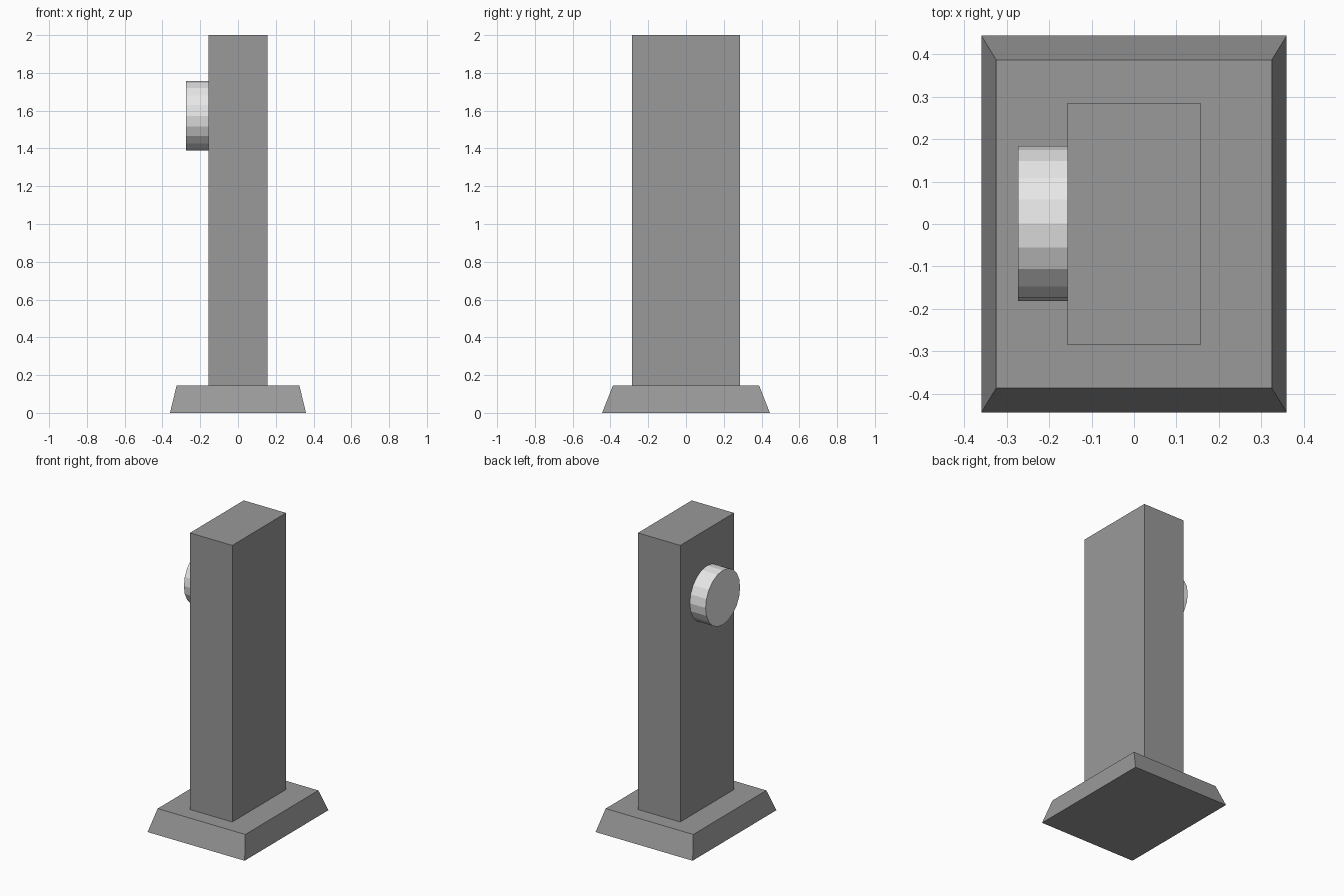
import bpy, bmesh
from math import pi
from mathutils import Matrix

default = bpy.data.objects.get("Cube")
if default:
    bpy.data.objects.remove(default, do_unlink=True)


def material(name, value):
    mat = bpy.data.materials.new(name)
    mat.use_nodes = True
    colour = (value, value, value, 1)
    mat.diffuse_color = colour
    mat.node_tree.nodes["Principled BSDF"].inputs["Base Color"].default_value = colour
    return mat


def add_part(name, bm, mat):
    bmesh.ops.recalc_face_normals(bm, faces=bm.faces)
    mesh = bpy.data.meshes.new(name)
    bm.to_mesh(mesh)
    bm.free()
    mesh.materials.append(mat)
    obj = bpy.data.objects.new(name, mesh)
    bpy.context.collection.objects.link(obj)
    return obj


def block(name, bottom, top, z0, z1, mat):
    """Box whose top may be narrower than its bottom (half sizes in x, y)."""
    bm = bmesh.new()
    bmesh.ops.create_cube(bm, size=2)
    for v in bm.verts:
        half, z = (top, z1) if v.co.z > 0 else (bottom, z0)
        v.co = (v.co.x * half[0], v.co.y * half[1], z)
    return add_part(name, bm, mat)


grey = material("mid grey", 0.32)
pale = material("pale grey", 0.8)

BASE_TOP = 0.145

# Sloped foot and upright slab
block("base", (0.36, 0.444), (0.325, 0.387), 0, BASE_TOP, grey)
block("column", (0.157, 0.285), (0.157, 0.285), BASE_TOP, 2, grey)

# Round knob on the right side, with its axis along x
x_outer, x_inner = -0.274, -0.157
bm = bmesh.new()
bmesh.ops.create_cone(
    bm, cap_ends=True, segments=20, radius1=0.183, radius2=0.183,
    depth=x_inner - x_outer,
    matrix=Matrix.Translation(((x_outer + x_inner) / 2, 0.001, 1.573))
    @ Matrix.Rotation(pi / 2, 4, 'Y'))
add_part("knob", bm, pale)
